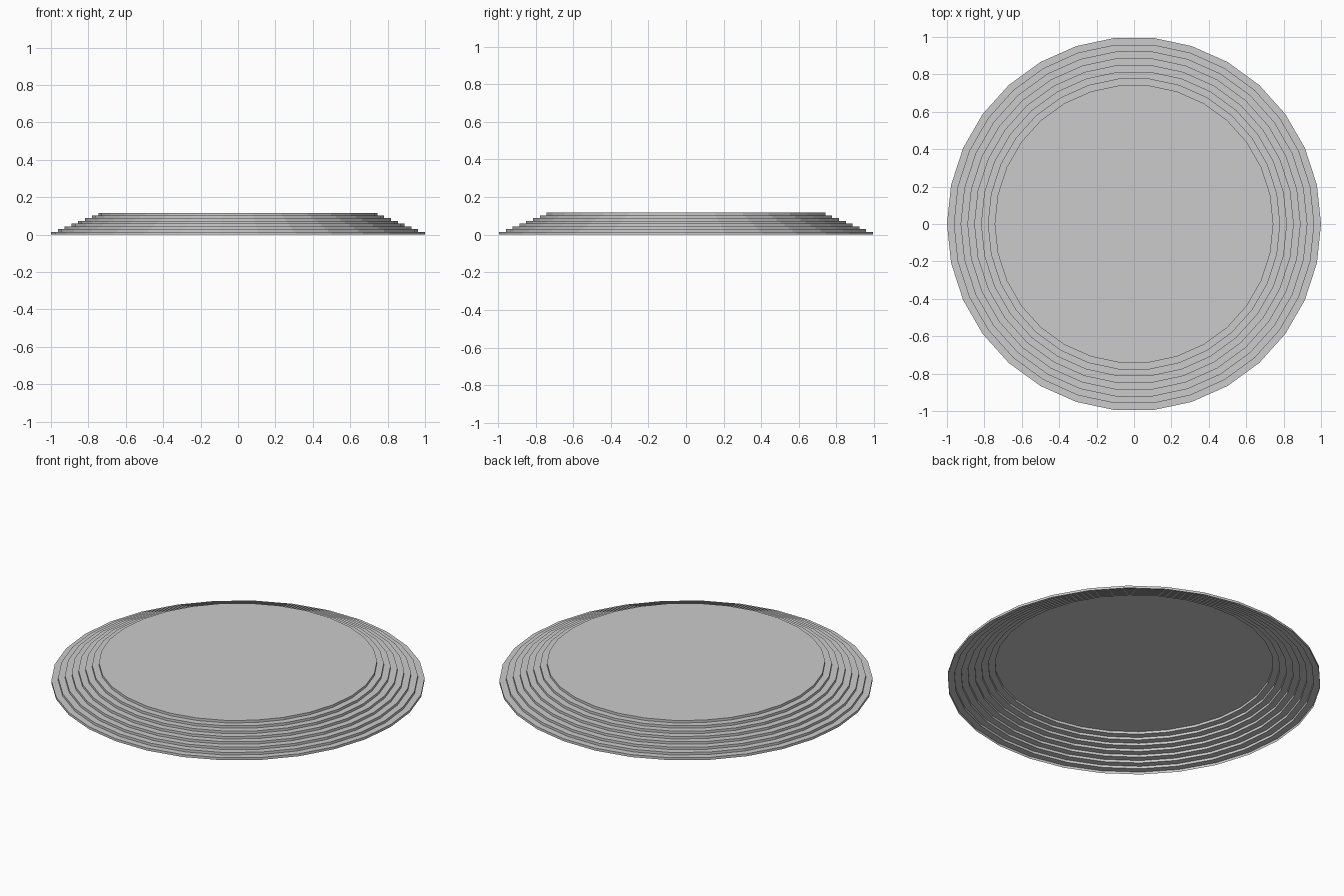
import bpy, bmesh
from math import cos, sin, tau

if "Cube" in bpy.data.objects:
    bpy.data.objects.remove(bpy.data.objects["Cube"])

SIDES, STEPS = 30, 8
R_OUT, R_TOP, HEIGHT = 1.0, 0.745, 0.117
rise = HEIGHT / STEPS
run = (R_OUT - R_TOP) / (STEPS - 1)

bm = bmesh.new()


def ring(r, z):
    return [bm.verts.new((r * cos(tau * i / SIDES), r * sin(tau * i / SIDES), z))
            for i in range(SIDES)]


def bridge(a, b):
    for i in range(SIDES):
        j = (i + 1) % SIDES
        bm.faces.new((a[i], a[j], b[j], b[i]))


# Stepped wall: a riser then a tread for each level, hollow underneath
previous = None
for s in range(STEPS):
    r = R_OUT - s * run
    low, high = ring(r, s * rise), ring(r, (s + 1) * rise)
    if previous:
        bridge(previous, low)
    bridge(low, high)
    previous = high

# Flat top
bm.faces.new(previous)

mesh = bpy.data.meshes.new("stepped_disc")
bm.to_mesh(mesh)
bm.free()
disc = bpy.data.objects.new("stepped_disc", mesh)
bpy.context.collection.objects.link(disc)
